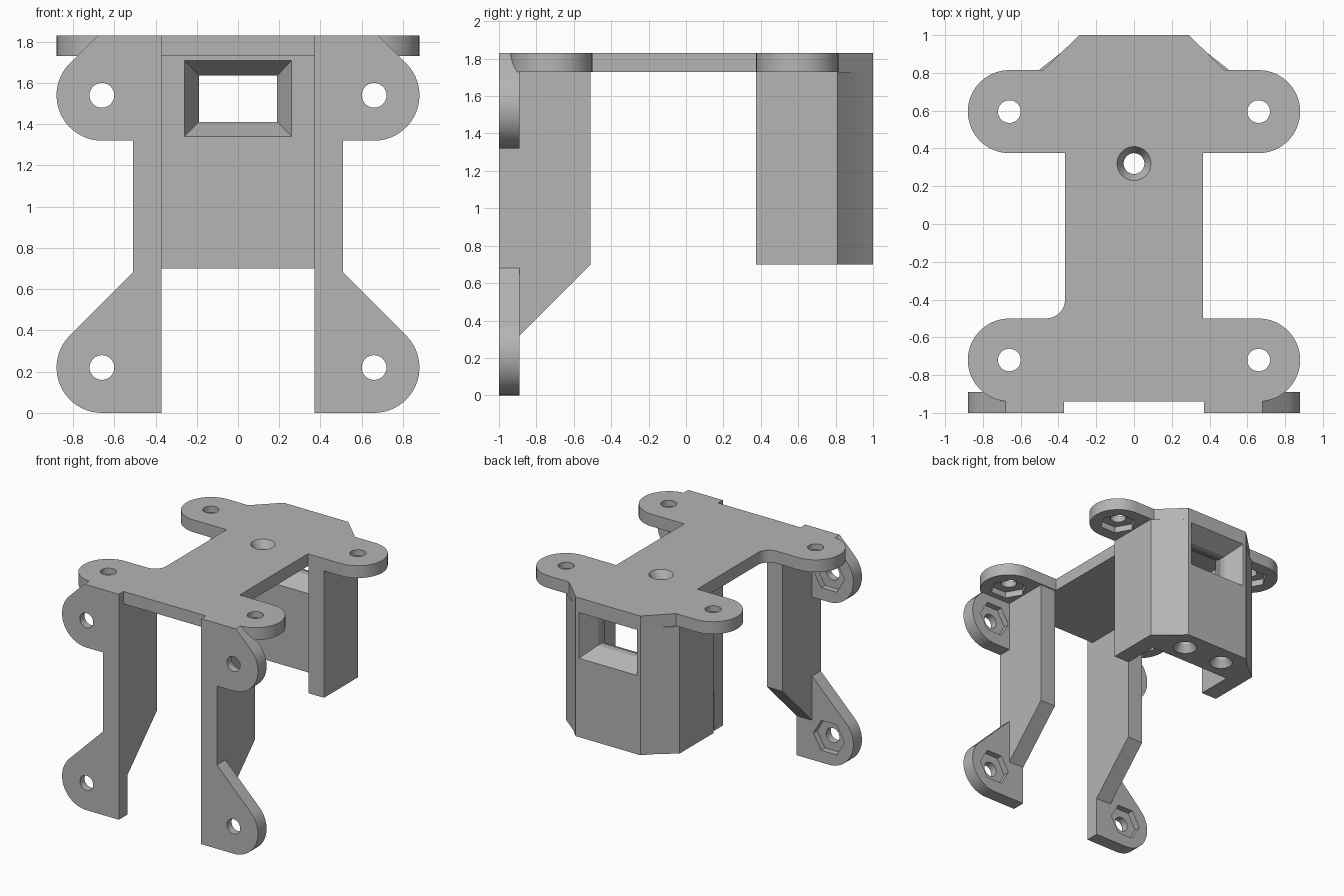
import bpy
import bmesh
from math import cos, sin, radians

if "Cube" in bpy.data.objects:
    bpy.data.objects.remove(bpy.data.objects["Cube"], do_unlink=True)

GREY = (0.46, 0.46, 0.46, 1)
plastic = bpy.data.materials.new("grey plastic")
plastic.use_nodes = True
plastic.diffuse_color = GREY
plastic.node_tree.nodes["Principled BSDF"].inputs["Base Color"].default_value = GREY

TOP, UNDER, FRONT = 1.83, 1.73, -1.0
FLANGE_BACK = -0.89
LOBE, HOLE, NUT = 0.22, 0.06, 0.14      # radii
BOLT_X = 0.66


def arc(cx, cy, r, start, end, steps=20):
    angles = [radians(start + (end - start) * i / steps) for i in range(steps + 1)]
    return [(cx + r * cos(a), cy + r * sin(a)) for a in angles]


def ring(cx, cy, r, n=32):
    return arc(cx, cy, r, 0, 360, n)[:-1]


def flip(points):
    return [(-a, b) for a, b in points]


def loft(name, axis, sections):
    """Closed solid through (height, outline) sections along an axis."""
    place = {"x": lambda a, b, h: (h, a, b),
             "y": lambda a, b, h: (a, h, b),
             "z": lambda a, b, h: (a, b, h)}[axis]
    bm = bmesh.new()
    rows = [[bm.verts.new(place(a, b, h)) for a, b in pts] for h, pts in sections]
    bm.faces.new(rows[0])
    bm.faces.new(rows[-1])
    n = len(rows[0])
    for low, high in zip(rows, rows[1:]):
        for i in range(n):
            j = (i + 1) % n
            bm.faces.new((low[i], low[j], high[j], high[i]))
    bmesh.ops.recalc_face_normals(bm, faces=bm.faces)
    mesh = bpy.data.meshes.new(name)
    bm.to_mesh(mesh)
    bm.free()
    mesh.materials.append(plastic)
    obj = bpy.data.objects.new(name, mesh)
    bpy.context.collection.objects.link(obj)
    return obj


def prism(name, axis, points, low, high):
    return loft(name, axis, [(low, points), (high, points)])


def activate(obj):
    bpy.ops.object.select_all(action="DESELECT")
    obj.select_set(True)
    bpy.context.view_layer.objects.active = obj


def cut(obj, cutter):
    cutter.hide_render = True
    mod = obj.modifiers.new("cut", "BOOLEAN")
    mod.operation, mod.solver, mod.object = "DIFFERENCE", "EXACT", cutter
    activate(obj)
    bpy.ops.object.modifier_apply(modifier=mod.name)
    bpy.data.objects.remove(cutter, do_unlink=True)


def bolt_hole(obj, axis, a, b, low, high, nut_low, nut_high):
    """Round through hole with a hexagonal nut pocket on one side."""
    cut(obj, prism("hole cutter", axis, ring(a, b, HOLE), low, high))
    cut(obj, prism("nut cutter", axis, ring(a, b, NUT, 6), nut_low, nut_high))


parts = []

# Top plate: four lobes, chamfered rear, one filleted inner corner
front_y, rear_y = -0.72, 0.595


def plate_half(inner_corner):
    return ([(0.29, 1.0), (0.48, rear_y + LOBE)]
            + arc(BOLT_X, rear_y, LOBE, 90, -90)
            + [(0.365, rear_y - LOBE)] + inner_corner
            + arc(BOLT_X, front_y, LOBE, 90, -90))


right = plate_half([(0.365, -0.5)])
left = plate_half(arc(0.465, -0.4, 0.1, 180, 270, 8))
plate = prism("top_plate", "z", right + flip(left)[::-1], UNDER, TOP)
for x in (-BOLT_X, BOLT_X):
    for y in (front_y, rear_y):
        bolt_hole(plate, "z", x, y, 1.6, 2.0, 1.6, UNDER + 0.05)
cut(plate, loft("countersink cutter", "z", [
    (1.6, ring(0, 0.32, 0.055)), (1.77, ring(0, 0.32, 0.055)),
    (TOP, ring(0, 0.32, 0.09)), (2.0, ring(0, 0.32, 0.09))]))
parts.append(plate)

# Front legs with bolted flanges
leg_profile = [(FRONT, 0), (FLANGE_BACK, 0), (FLANGE_BACK, 0.32), (-0.51, 0.70),
               (-0.51, UNDER), (-0.94, UNDER), (-0.94, TOP), (FRONT, TOP)]
upper_z, lower_z = 1.54, 0.22
upper = [(0.51, 1.32)] + arc(BOLT_X, upper_z, LOBE, -90, 45) + [(0.68, TOP), (0.51, TOP)]
lower = [(0.51, 0)] + arc(BOLT_X, lower_z, LOBE, -90, 45) + [(0.51, 0.68)]
for side, s in (("left", 1), ("right", -1)):
    parts.append(prism(side + "_front_leg", "x", leg_profile, s * 0.37, s * 0.51))
    for level, z, outline in (("upper", upper_z, upper), ("lower", lower_z, lower)):
        pts = outline if s > 0 else flip(outline)
        flange = prism(f"{side}_{level}_flange", "y", pts, FRONT, FLANGE_BACK)
        bolt_hole(flange, "y", s * BOLT_X, z, -1.2, -0.7, FLANGE_BACK - 0.05, -0.7)
        parts.append(flange)

# Rear housing: U-shaped walls with a thick back
WALL = 0.67
half = [(0.37, WALL), (0.37, 0.375), (0.51, 0.375), (0.51, 0.81), (0.37, 0.92), (0.29, 1.0)]
housing = prism("rear_housing", "z", half + flip(half)[::-1], 0.70, UNDER)


def rect(x, low, high):
    return [(-x, low), (x, low), (x, high), (-x, high)]


# Window narrowing from both faces
wide, narrow = rect(0.26, 1.34, 1.71), rect(0.19, 1.41, 1.635)
cut(housing, loft("window cutter", "y", [
    (WALL - 0.1, wide), (WALL, wide), (0.81, narrow), (0.86, narrow),
    (1.0, wide), (1.1, wide)]))

# Screw holes in the underside
for x in (-0.18, 0.18):
    cut(housing, loft("screw cutter", "z", [
        (0.6, ring(x, 0.83, 0.09)), (0.70, ring(x, 0.83, 0.09)),
        (0.76, ring(x, 0.83, 0.055)), (1.1, ring(x, 0.83, 0.055))]))
parts.append(housing)

for part in parts:
    activate(part)
    bpy.ops.object.shade_smooth_by_angle(angle=radians(25))
